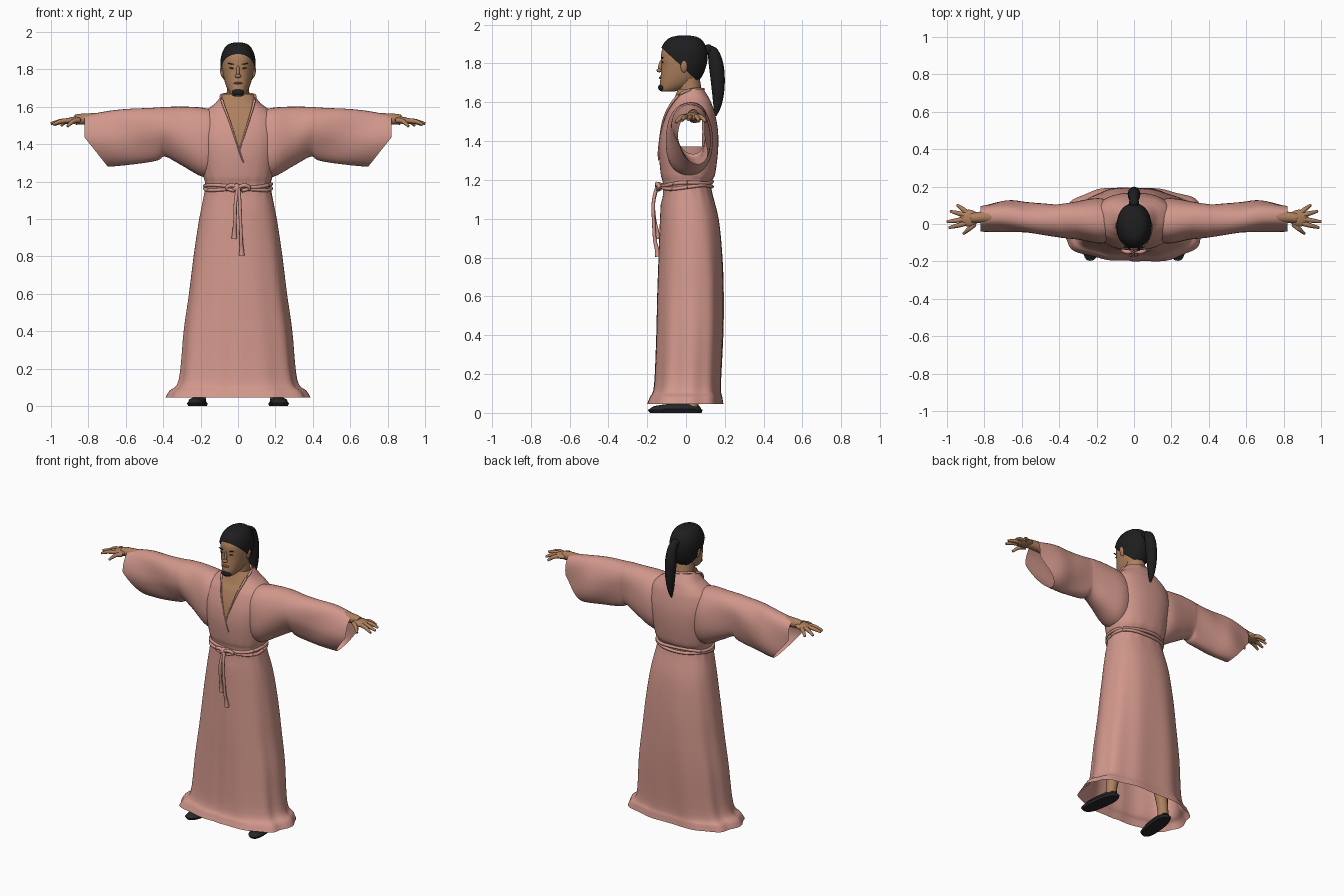
import bpy, bmesh, math
from mathutils import Vector, Matrix

if "Cube" in bpy.data.objects:
    bpy.data.objects.remove(bpy.data.objects["Cube"])


def material(name, rgb):
    m = bpy.data.materials.new(name)
    m.use_nodes = True
    m.diffuse_color = (*rgb, 1)
    m.node_tree.nodes["Principled BSDF"].inputs["Base Color"].default_value = (*rgb, 1)
    return m


ROBE = material("salmon_cloth", (0.64, 0.31, 0.26))
SKIN = material("tan_skin", (0.42, 0.215, 0.11))
HAIR = material("black_hair", (0.013, 0.013, 0.014))
SHOE = material("black_leather", (0.02, 0.02, 0.022))
LIPS = material("brown_lips", (0.28, 0.12, 0.07))


def smooth(ob, angle=40):
    bpy.ops.object.select_all(action="DESELECT")
    bpy.context.view_layer.objects.active = ob
    ob.select_set(True)
    bpy.ops.object.shade_smooth_by_angle(angle=math.radians(angle))


def finish(name, bm, *mats):
    bmesh.ops.recalc_face_normals(bm, faces=bm.faces)
    me = bpy.data.meshes.new(name)
    bm.to_mesh(me)
    bm.free()
    ob = bpy.data.objects.new(name, me)
    bpy.context.collection.objects.link(ob)
    for m in mats:
        me.materials.append(m)
    smooth(ob)
    return ob


def spline(rows, steps):
    """Smoothly interpolate rows of numbers."""
    out = []
    for i in range(len(rows) - 1):
        a, b, c, d = (rows[min(max(i + k, 0), len(rows) - 1)] for k in (-1, 0, 1, 2))
        for j in range(steps):
            t = j / steps
            out.append([q + t / 2 * (r - p + t * (2*p - 5*q + 4*r - s + t * (3*(q - r) + s - p)))
                        for p, q, r, s in zip(a, b, c, d)])
    return out + [list(rows[-1])]


def loft(rings, place, segs=32, power=2.0, steps=4, caps=True):
    """Rings are (along, low_u, high_u, low_v, high_v); place maps (along, u, v, angle) to a point."""
    bm = bmesh.new()
    loops = []
    for h, u0, u1, v0, v1 in spline(rings, steps):
        loop = []
        for k in range(segs):
            a = math.tau * k / segs
            c, s = math.cos(a), math.sin(a)
            u = (u0 + u1) / 2 + (u1 - u0) / 2 * math.copysign(abs(c) ** (2 / power), c)
            v = (v0 + v1) / 2 + (v1 - v0) / 2 * math.copysign(abs(s) ** (2 / power), s)
            loop.append(bm.verts.new(place(h, u, v, a)))
        loops.append(loop)
    for p, q in zip(loops, loops[1:]):
        for k in range(segs):
            n = (k + 1) % segs
            bm.faces.new((p[k], p[n], q[n], q[k]))
    if caps:
        bm.faces.new(loops[0])
        bm.faces.new(loops[-1])
    return bm


def cut(bm, point, normal, remove=False):
    bmesh.ops.bisect_plane(bm, geom=bm.verts[:] + bm.edges[:] + bm.faces[:],
                           plane_co=point, plane_no=normal, clear_outer=remove)


def upright(h, u, v, a):
    return (u, v, h)


def ball(name, loc, size, mat, turn=0.0, axis="Y"):
    bm = bmesh.new()
    bmesh.ops.create_uvsphere(bm, u_segments=20, v_segments=12, radius=1)
    m = Matrix.Translation(loc) @ Matrix.Rotation(turn, 4, axis) @ Matrix.Diagonal((*size, 1))
    bmesh.ops.transform(bm, matrix=m, verts=bm.verts)
    return finish(name, bm, mat)


def tube(name, points, mat, flat=1.0):
    """Points are (x, y, z, radius); rings follow the path."""
    bm = bmesh.new()
    path = spline(points, 6)
    loops = []
    for i, p in enumerate(path):
        d = Vector(path[min(i + 1, len(path) - 1)][:3]) - Vector(path[max(i - 1, 0)][:3])
        d.normalize()
        side = d.cross(Vector((0, 1, 0)) if abs(d.y) < 0.8 else Vector((0, 0, 1))).normalized()
        up = side.cross(d)
        loops.append([bm.verts.new(Vector(p[:3]) + p[3] * (side * math.cos(k * math.tau / 12) * flat
                      + up * math.sin(k * math.tau / 12))) for k in range(12)])
    for p, q in zip(loops, loops[1:]):
        for k in range(12):
            bm.faces.new((p[k], p[k - 1], q[k - 1], q[k]))
    bm.faces.new(loops[0])
    bm.faces.new(loops[-1])
    return finish(name, bm, mat)


# Robe body: pleated skirt, gathered waist, chest and raised neck
def cloth(h, u, v, a):
    fold = 0.02 * max(0, 1.1 - h) * math.sin(7 * a + 1.5 * h) * math.cos(3 * a + 1)
    fold += 0.004 * math.sin(16 * a) * math.exp(-((h - 1.17) / 0.07) ** 2)
    u, v = u * (1 + 2 * fold), v * (1 + 2 * fold)
    if v < 0 and u > -0.012 and h < 1.1:     # front overlap
        v -= 0.009 * math.exp(-(u + 0.012) / 0.12)
    return (u, v, h)


body = [(0.045, 0.385, -0.2, 0.196), (0.08, 0.365, -0.185, 0.19), (0.14, 0.315, -0.162, 0.182),
        (0.4, 0.288, -0.148, 0.193), (0.6, 0.26, -0.142, 0.195), (0.8, 0.236, -0.134, 0.188),
        (1.0, 0.207, -0.126, 0.168), (1.17, 0.175, -0.118, 0.128), (1.23, 0.185, -0.13, 0.15),
        (1.35, 0.207, -0.14, 0.165), (1.45, 0.22, -0.13, 0.165), (1.54, 0.205, -0.1, 0.15),
        (1.585, 0.165, -0.075, 0.135), (1.62, 0.12, -0.06, 0.12), (1.668, 0.083, -0.042, 0.09)]
bm = loft([(h, -w, w, f, b) for h, w, f, b in body], cloth, 96, 2.4, 5, caps=False)
apex = Vector((0.006, 0, 1.365))
for s in (-1, 1):
    cut(bm, apex, (s, 0, -0.31))
inside = []
for f in bm.faces:
    c = f.calc_center_median()
    if c.y < 0 and abs(c.x - apex.x) < (c.z - apex.z) * 0.31:
        f.material_index = 1                 # bare chest in the neckline
    if abs(c.x) > 0.14 and -0.05 < c.y < 0.08 and 1.37 < c.z < 1.53:
        inside.append(f)
bmesh.ops.delete(bm, geom=inside, context="FACES")
finish("robe_body", bm, ROBE, SKIN)

# Collar edge
tube("collar", [(0.03, -0.141, 1.3, 0.003), (0.006, -0.14, 1.365, 0.004), (-0.044, -0.113, 1.52, 0.005),
                (-0.083, -0.05, 1.625, 0.007), (-0.084, 0.02, 1.664, 0.007), (0, 0.09, 1.667, 0.007),
                (0.084, 0.02, 1.664, 0.007), (0.086, -0.05, 1.625, 0.007), (0.056, -0.113, 1.52, 0.005),
                (0.006, -0.14, 1.365, 0.004)], ROBE)

# Sleeves: wide, open, narrower and set back below, cut diagonally at the lower cuff
sleeve = [(0.1, -0.09, 0.115, 1.23, 1.575), (0.19, -0.105, 0.137, 1.225, 1.594), (0.30, -0.08, 0.125, 1.285, 1.6),
          (0.39, -0.07, 0.11, 1.335, 1.6), (0.43, -0.065, 0.105, 1.315, 1.598), (0.56, -0.053, 0.11, 1.292, 1.59),
          (0.68, -0.042, 0.125, 1.278, 1.577), (0.82, -0.035, 0.1, 1.28, 1.555)]
for s, side in ((1, "left"), (-1, "right")):
    def across(h, u, v, a):
        hang = min(1, max(0, (h - 0.2) / 0.3)) * max(0, -math.sin(a))
        ripple = 0.006 * math.sin(3 * a + 14 * h) * min(1, h * 2)
        u = u * (1 - 0.2 * hang) + 0.025 * hang + ripple * math.cos(a)
        return (s * h, u, v + ripple * math.sin(a) * 0.4)
    bm = loft(sleeve, across, 40, 2.25, 5, caps=False)
    cut(bm, (s * 0.76, 0, 1.36), (s * 0.78, 0, -0.62), remove=True)
    finish(side + "_sleeve", bm, ROBE)

    # Forearm, palm and fingers
    tube(side + "_forearm", [(s * 0.66, 0.045, 1.53, 0.038), (s * 0.82, 0.036, 1.534, 0.03),
                             (s * 0.87, 0.032, 1.53, 0.027)], SKIN)
    ball(side + "_palm", (s * 0.882, 0.031, 1.527), (0.052, 0.046, 0.019), SKIN, s * 0.15)
    tips = [("thumb", 0.85, 0.0, 0.912, -0.052, 1.495), ("index", 0.9, 0.003, 0.99, -0.02, 1.505),
            ("middle", 0.905, 0.025, 1.0, 0.012, 1.51), ("ring", 0.9, 0.047, 0.982, 0.068, 1.503),
            ("little", 0.89, 0.06, 0.945, 0.102, 1.5)]
    for finger, x0, y0, x1, y1, z in tips:
        tube(side + "_" + finger, [(s * x0, y0, 1.526, 0.0135), (s * (x0 + x1) / 2, (y0 + y1) / 2, 1.522, 0.012),
                                   (s * x1, y1, z, 0.007)], SKIN)

    # Legs and shoes
    tube(side + "_leg", [(s * 0.205, 0.03, 0.03, 0.034), (s * 0.195, 0.03, 0.12, 0.036),
                         (s * 0.16, 0.04, 0.3, 0.055), (s * 0.14, 0.02, 0.55, 0.06)], SKIN)
    shoe = [(0, 0.165, 0.255, -0.185, 0.08), (0.015, 0.16, 0.262, -0.197, 0.085),
            (0.02, 0.167, 0.255, -0.187, 0.078), (0.035, 0.172, 0.25, -0.165, 0.07), (0.045, 0.19, 0.235, -0.1, 0.05)]
    bm = loft(shoe, lambda h, u, v, a: (s * (u - 0.12 * v), v, h), 32, 2.5, 2)
    finish(side + "_shoe", bm, SHOE)

    # Ears, eyes and brows
    ball(side + "_ear", (s * 0.084, -0.01, 1.785), (0.011, 0.018, 0.032), SKIN, s * 0.15)
    ball(side + "_eye", (s * 0.034, -0.121, 1.806), (0.013, 0.005, 0.003), HAIR, -s * 0.1)
    ball(side + "_brow", (s * 0.037, -0.122, 1.829), (0.02, 0.006, 0.0025), HAIR, -s * 0.2)

# Neck and head
tube("neck", [(0, 0.03, 1.56, 0.075), (0, 0.022, 1.64, 0.062), (0, 0.01, 1.74, 0.058)], SKIN)
head = [(1.655, 0.018, -0.125, -0.07), (1.662, 0.034, -0.134, -0.03), (1.69, 0.054, -0.135, 0.03),
        (1.73, 0.07, -0.131, 0.072), (1.78, 0.081, -0.127, 0.094), (1.82, 0.085, -0.128, 0.102),
        (1.86, 0.083, -0.126, 0.1), (1.9, 0.068, -0.106, 0.083), (1.925, 0.045, -0.075, 0.055),
        (1.935, 0.012, -0.03, 0.01)]
bm = loft([(h, -w, w, f, b) for h, w, f, b in head], upright, 40, 2.1, 4)
finish("head", bm, SKIN)
ball("nose_bridge", (0, -0.128, 1.79), (0.009, 0.014, 0.036), SKIN, -0.25, "X")
ball("nose_tip", (0, -0.138, 1.764), (0.017, 0.014, 0.01), SKIN)
ball("mouth", (0, -0.13, 1.726), (0.023, 0.009, 0.006), LIPS)

# Goatee
ball("goatee", (0, -0.124, 1.676), (0.033, 0.02, 0.019), HAIR)

# Hair cap, swept back along a slanted hairline
bm = loft([(h + 0.009 * (h - 1.7) / 0.235, -w - 0.008, w + 0.008, f - 0.006, b + 0.009)
           for h, w, f, b in head], upright, 40, 2.1, 4)
cut(bm, (0, -0.12, 1.876), (0, -0.68, -0.73), remove=True)
finish("hair_cap", bm, HAIR)

# Ponytail
ball("ponytail_knot", (0, 0.115, 1.872), (0.027, 0.025, 0.027), HAIR)
tube("ponytail", [(0, 0.1, 1.875, 0.02), (0, 0.138, 1.855, 0.03), (0, 0.157, 1.78, 0.038),
                  (0, 0.165, 1.68, 0.034), (0, 0.162, 1.59, 0.022), (0, 0.152, 1.53, 0.005)], HAIR, 0.9)

# Rope belt: two cords round the waist, a knot and hanging ends
for i, z in enumerate((1.163, 1.182)):
    ring = []
    for k in range(25):
        a = math.tau * k / 24
        c, d = math.cos(a), math.sin(a)
        ring.append((0.178 * math.copysign(abs(c) ** 0.85, c), 0.006 + 0.128 * math.copysign(abs(d) ** 0.85, d),
                     z + 0.005 * math.sin(3 * a + i * 2) + 0.008 * d, 0.0095))
    tube("belt_cord", ring, ROBE)
ball("belt_knot", (-0.008, -0.14, 1.165), (0.026, 0.02, 0.024), ROBE, 0.3)
for s in (-1, 1):
    tube("belt_loop", [(0, -0.145, 1.168, 0.01), (s * 0.035, -0.15, 1.18, 0.011),
                       (s * 0.06, -0.138, 1.165, 0.01), (s * 0.02, -0.145, 1.15, 0.009)], ROBE)
    end = 0.85 - s * 0.045
    tube("belt_end", [(s * 0.004, -0.15, 1.16, 0.009), (s * 0.012 - 0.002, -0.168, 1.08, 0.009),
                      (s * 0.016, -0.162, end + 0.1, 0.009), (s * 0.019, -0.15, end + 0.04, 0.011),
                      (s * 0.02, -0.146, end, 0.015)], ROBE)
